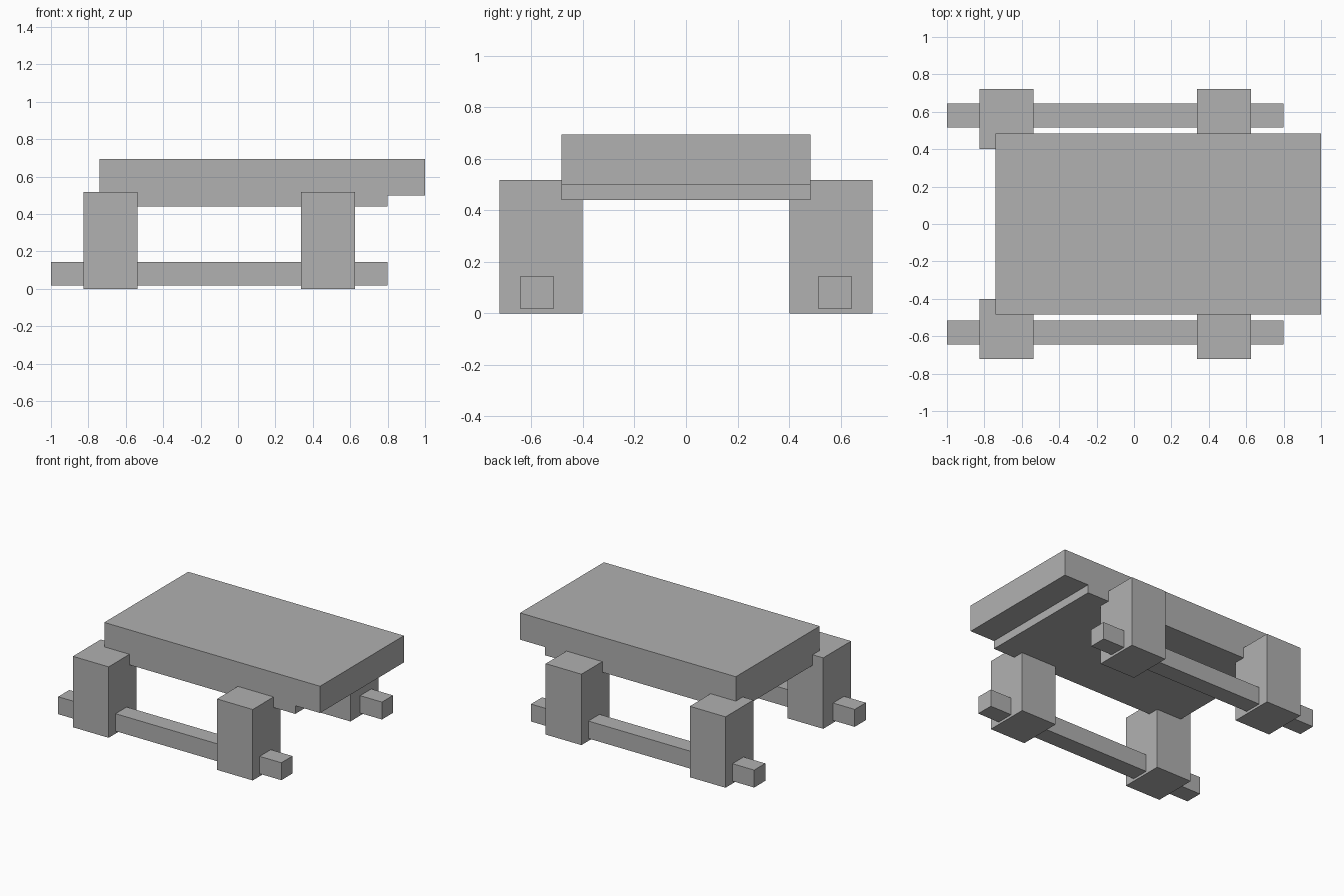
import bpy
import bmesh

cube = bpy.data.objects.get("Cube")
if cube:
    bpy.data.objects.remove(cube, do_unlink=True)

# Single plain grey
GREY = (0.44, 0.44, 0.44, 1.0)
grey = bpy.data.materials.new("plain_grey")
grey.use_nodes = True
grey.diffuse_color = GREY
grey.node_tree.nodes["Principled BSDF"].inputs["Base Color"].default_value = GREY


def extrude_profile(name, profile, y0, y1):
    """Extrude an x-z outline along y from y0 to y1."""
    bm = bmesh.new()
    face = bm.faces.new([bm.verts.new((x, y0, z)) for x, z in profile])
    result = bmesh.ops.extrude_face_region(bm, geom=[face])
    moved = [v for v in result["geom"] if isinstance(v, bmesh.types.BMVert)]
    bmesh.ops.translate(bm, verts=moved, vec=(0, y1 - y0, 0))
    bmesh.ops.recalc_face_normals(bm, faces=bm.faces)
    mesh = bpy.data.meshes.new(name)
    bm.to_mesh(mesh)
    bm.free()
    mesh.materials.append(grey)
    obj = bpy.data.objects.new(name, mesh)
    bpy.context.collection.objects.link(obj)
    return obj


def box(name, x0, x1, y0, y1, z0, z1):
    return extrude_profile(name, [(x0, z0), (x1, z0), (x1, z1), (x0, z1)], y0, y1)


# Thick top slab with a stepped overhang at the +x end
extrude_profile(
    "table_top",
    [(-0.74, 0.44), (0.8, 0.44), (0.8, 0.5), (1.0, 0.5), (1.0, 0.695), (-0.74, 0.695)],
    -0.483, 0.483)

# Legs and long rails on both sides
for side, s in (("front", -1), ("back", 1)):
    for end, x in (("right", -0.825), ("left", 0.337)):
        ys = sorted((s * 0.402, s * 0.723))
        box(f"{side}_{end}_leg", x, x + 0.288, *ys, 0.0, 0.517)
    ys = sorted((s * 0.515, s * 0.643))
    box(f"{side}_rail", -1.0, 0.8, *ys, 0.018, 0.145)
